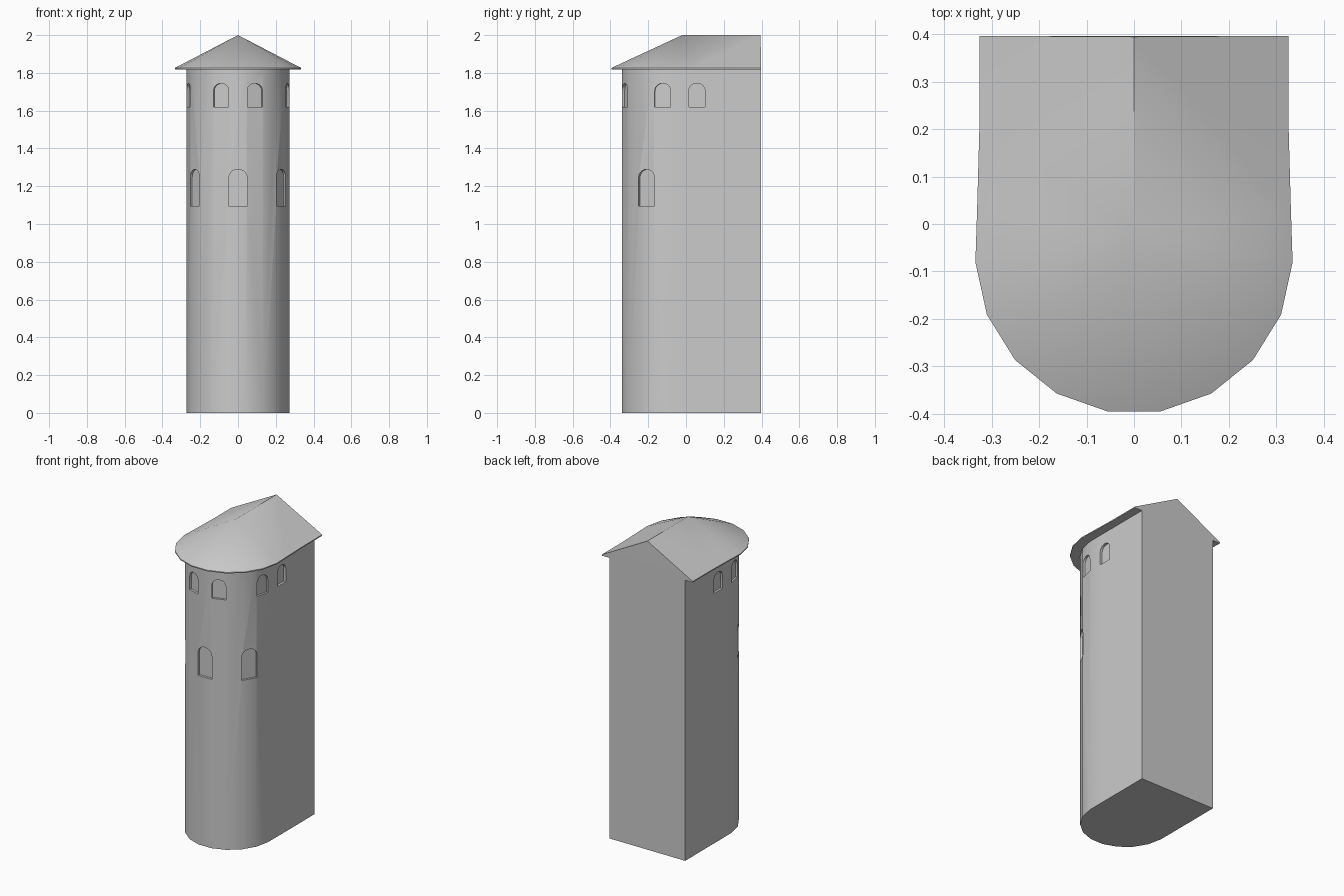
import bpy, bmesh
from math import sin, cos, pi, radians
from mathutils import Matrix, Vector

if "Cube" in bpy.data.objects:
    bpy.data.objects.remove(bpy.data.objects["Cube"])

STEP = radians(19.4)   # angle of one facet of the rounded front
CY = -0.065            # centre of the rounded front


def make_object(name, bm):
    bmesh.ops.recalc_face_normals(bm, faces=bm.faces)
    mesh = bpy.data.meshes.new(name)
    bm.to_mesh(mesh)
    bm.free()
    ob = bpy.data.objects.new(name, mesh)
    bpy.context.collection.objects.link(ob)
    return ob


def prism(bm, ring, offset):
    n = len(ring)
    a = [bm.verts.new(p) for p in ring]
    b = [bm.verts.new(Vector(p) + Vector(offset)) for p in ring]
    bm.faces.new(a)
    bm.faces.new(b[::-1])
    for i in range(n):
        bm.faces.new((a[i], a[(i + 1) % n], b[(i + 1) % n], b[i]))


def outline(rx, ry, side, back):
    """U-shaped plan: faceted front arc plus straight sides, left to right."""
    right = [(rx * sin((k + .5) * STEP), CY - ry * cos((k + .5) * STEP)) for k in range(5)]
    right += side + [(side[-1][0], back)]
    return [(-x, y) for x, y in reversed(right)] + right


def smooth(ob):
    bpy.ops.object.select_all(action='DESELECT')
    ob.select_set(True)
    bpy.context.view_layer.objects.active = ob
    bpy.ops.object.shade_smooth_by_angle(angle=radians(30))


# Tower walls
bm = bmesh.new()
prism(bm, [(x, y, 0) for x, y in outline(0.272, 0.279, [(0.272, 0.02)], 0.397)], (0, 0, 1.826))
tower = make_object("tower_walls", bm)

# Arched window recesses
cut = bmesh.new()


def window(pos, angle, width, height, z):
    """Arched cutter facing -y, turned by angle, set 0.015 into the wall."""
    w = width / 2
    spring = height - w * 0.9
    ring = [(-w, 0.015, 0), (w, 0.015, 0)]
    ring += [(w * cos(i * pi / 8), 0.015, spring + 0.9 * w * sin(i * pi / 8)) for i in range(9)]
    part = bmesh.new()
    prism(part, ring, (0, -0.06, 0))
    part.transform(Matrix.Translation((*pos, z)) @ Matrix.Rotation(angle, 4, 'Z'))
    tmp = bpy.data.meshes.new("tmp")
    part.to_mesh(tmp)
    part.free()
    cut.from_mesh(tmp)
    bpy.data.meshes.remove(tmp)


def facet_window(k, *size):
    a = k * STEP
    window((0.270 * sin(a), CY - 0.275 * cos(a)), a, *size)


for k in (-3, 0, 3):
    facet_window(k, 0.098, 0.195, 1.095)
for k in (-4, -1, 1, 4):
    facet_window(k, 0.086, 0.125, 1.62)
for s in (-1, 1):
    window((s * 0.272, 0.058), s * pi / 2, 0.086, 0.125, 1.62)
cutter = make_object("window_cutter", cut)
cutter.hide_render = True

mod = tower.modifiers.new("windows", 'BOOLEAN')
mod.object = cutter
mod.operation = 'DIFFERENCE'
mod.solver = 'EXACT'
bpy.context.view_layer.objects.active = tower
bpy.ops.object.modifier_apply(modifier=mod.name)
bpy.data.objects.remove(cutter)
smooth(tower)

# Roof: gabled at the back, fanned to a peak over the rounded front
bm = bmesh.new()
plan = outline(0.335, 0.335, [(0.331, 0.03), (0.326, 0.21)], 0.397)
low = [bm.verts.new((x, y, 1.819)) for x, y in plan]
eave = [bm.verts.new((x, y, 1.826)) for x, y in plan]
n = len(plan)
peak = bm.verts.new((0, -0.02, 2.0))
ridge = bm.verts.new((0, 0.395, 2.0))
bm.faces.new(low)
for i in range(n):
    j = (i + 1) % n
    bm.faces.new((low[i], low[j], eave[j], eave[i]))
for i in range(2, n - 3):
    bm.faces.new((eave[i], eave[i + 1], peak))
bm.faces.new((eave[0], eave[1], ridge))
bm.faces.new((eave[1], eave[2], peak, ridge))
bm.faces.new((eave[n - 3], eave[n - 2], ridge, peak))
bm.faces.new((eave[n - 2], eave[n - 1], ridge))
bm.faces.new((eave[n - 1], eave[0], ridge))
smooth(make_object("roof", bm))
